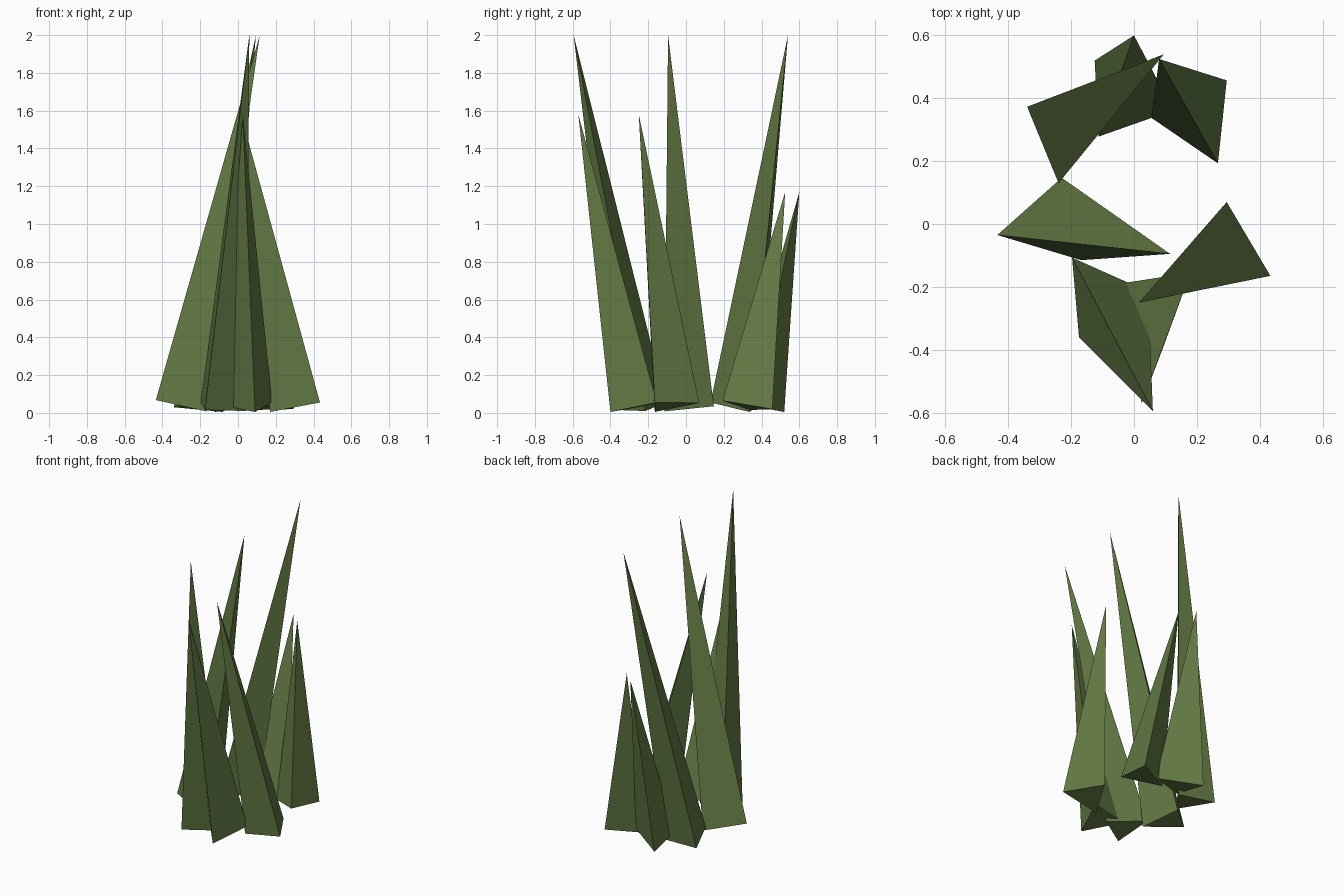
import bpy
import bmesh

# Single grass colour
green = bpy.data.materials.new("grass green")
green.diffuse_color = (0.125, 0.195, 0.058, 1)


def blade(name, tip, base):
    """Leaning three-sided spike with a closed base."""
    bm = bmesh.new()
    top = bm.verts.new(tip)
    foot = [bm.verts.new(p) for p in base]
    for i in range(3):
        bm.faces.new((foot[i], foot[(i + 1) % 3], top))
    bm.faces.new(foot[::-1])
    bmesh.ops.recalc_face_normals(bm, faces=bm.faces)
    mesh = bpy.data.meshes.new(name)
    bm.to_mesh(mesh)
    bm.free()
    mesh.materials.append(green)
    bpy.context.collection.objects.link(bpy.data.objects.new(name, mesh))


# Tall blades
blade("tall_blade_front", (0.06, -0.595, 2.0),
      [(-0.197, -0.107, 0.055), (-0.175, -0.36, 0.015), (0.045, -0.215, 0.01)])
blade("tall_blade_left", (0.115, -0.095, 2.0),
      [(-0.23, 0.147, 0.035), (-0.435, -0.035, 0.068), (-0.168, -0.115, 0.008)])
blade("tall_blade_back", (0.095, 0.54, 2.0),
      [(-0.34, 0.373, 0.03), (-0.24, 0.13, 0.055), (-0.08, 0.335, 0.005)])

# Medium blades
blade("medium_blade_front", (0.025, -0.57, 1.58),
      [(0.09, -0.4, 0.005), (0.18, -0.155, 0.055), (-0.08, -0.195, 0.04)])
blade("medium_blade_right", (0.016, -0.25, 1.58),
      [(0.434, -0.165, 0.055), (0.295, 0.07, 0.053), (0.17, -0.165, 0.005)])

# Short blades
blade("short_blade_right", (0.08, 0.525, 1.17),
      [(0.295, 0.457, 0.02), (0.267, 0.193, 0.065), (0.055, 0.338, 0.015)])
blade("short_blade_back", (0.0, 0.6, 1.17),
      [(-0.125, 0.52, 0.005), (-0.113, 0.278, 0.05), (0.125, 0.362, 0.035)])
